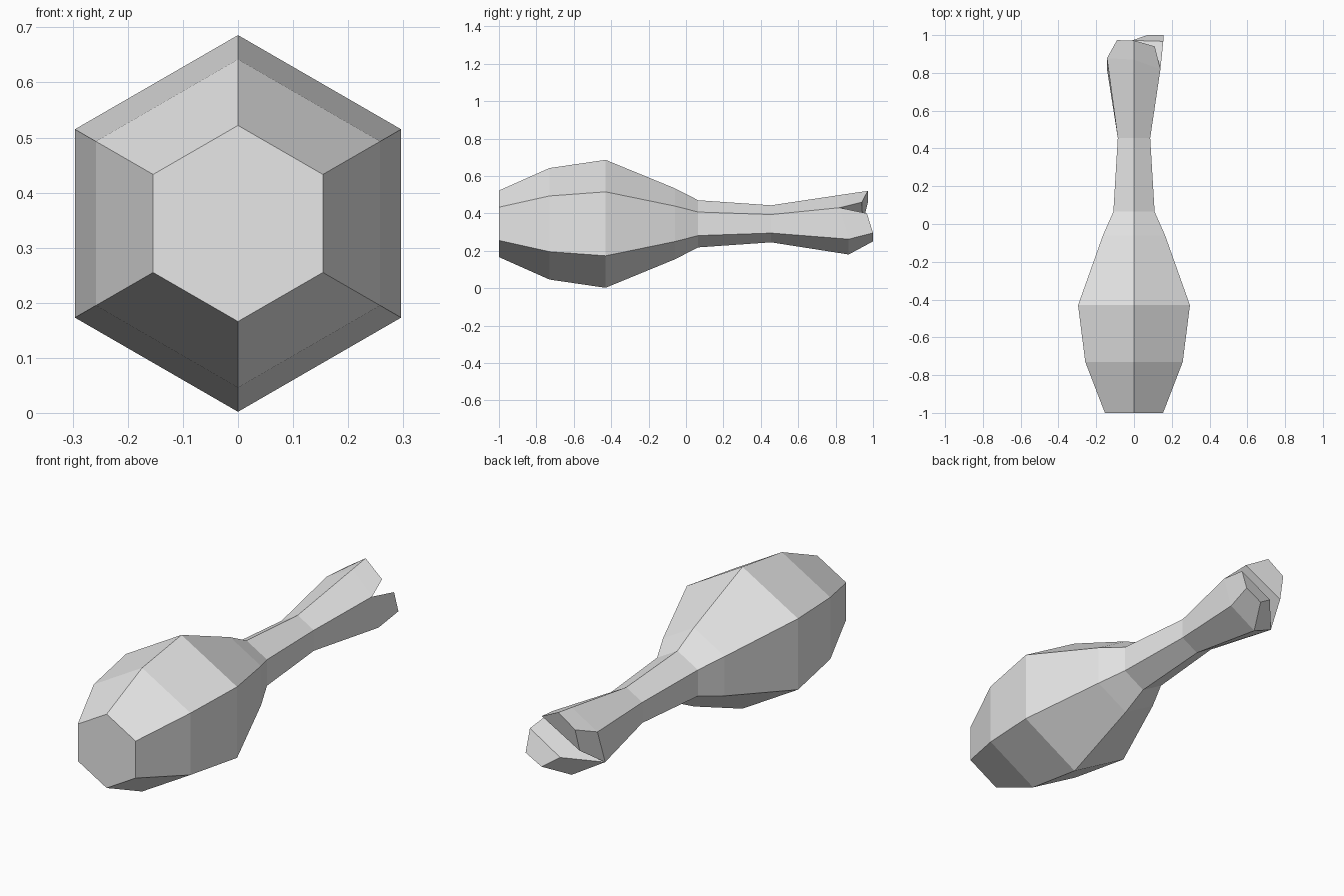
import bpy, bmesh, math
from mathutils import Vector

old = bpy.data.objects.get("Cube")
if old:
    bpy.data.objects.remove(old, do_unlink=True)

AXIS_Z = 0.344

# one plain grey material
grey = bpy.data.materials.new("light_grey")
grey.use_nodes = True
grey.diffuse_color = (0.8, 0.8, 0.8, 1)
grey.node_tree.nodes["Principled BSDF"].inputs["Base Color"].default_value = (0.8, 0.8, 0.8, 1)

bm = bmesh.new()


def verts(points):
    return [bm.verts.new(Vector(p)) for p in points]


def hexagon(y, radius):
    """Ring around the long axis, starting at the top and going towards +x."""
    return verts((radius * math.sin(i * math.pi / 3), y,
                  AXIS_Z + radius * math.cos(i * math.pi / 3)) for i in range(6))


def bridge(a, b, closed=True):
    n = len(a)
    for i in range(n if closed else n - 1):
        j = (i + 1) % n
        bm.faces.new((a[i], a[j], b[j], b[i]))


# swollen body tapering into a thin shaft
profile = [(-1, 0.178), (-0.73, 0.298), (-0.43, 0.342),
           (-0.06, 0.19), (0.065, 0.126), (0.455, 0.099)]
rings = [hexagon(y, r) for y, r in profile]

# flared knuckle ring, dipping where the notch crosses it
knuckle = verts([(0, 0.87, 0.505), (0.14, 0.82, 0.43), (0.14, 0.87, 0.262),
                 (0, 0.87, 0.18), (-0.143, 0.82, 0.26), (-0.143, 0.878, 0.428)])
rings.append(knuckle)
for a, b in zip(rings, rings[1:]):
    bridge(a, b)
bm.faces.new(rings[0])

# two lobes, split by a notch between knuckle corners 1 and 4
lobes = [
    ((4, 5, 0, 1), [(-0.095, 0.945, 0.35), (-0.09, 0.973, 0.46),
                    (0, 0.972, 0.52), (0.11, 0.94, 0.46)]),
    ((1, 2, 3, 4), [(0.155, 0.967, 0.4), (0.155, 1, 0.295),
                    (0.07, 1, 0.25), (-0.01, 0.972, 0.305)]),
]
for corners, tip_points in lobes:
    tip = verts(tip_points)
    bridge([knuckle[i] for i in corners], tip)
    bm.faces.new(tip)

bmesh.ops.recalc_face_normals(bm, faces=bm.faces)
mesh = bpy.data.meshes.new("drumstick")
bm.to_mesh(mesh)
bm.free()
mesh.materials.append(grey)
drumstick = bpy.data.objects.new("drumstick", mesh)
bpy.context.collection.objects.link(drumstick)
